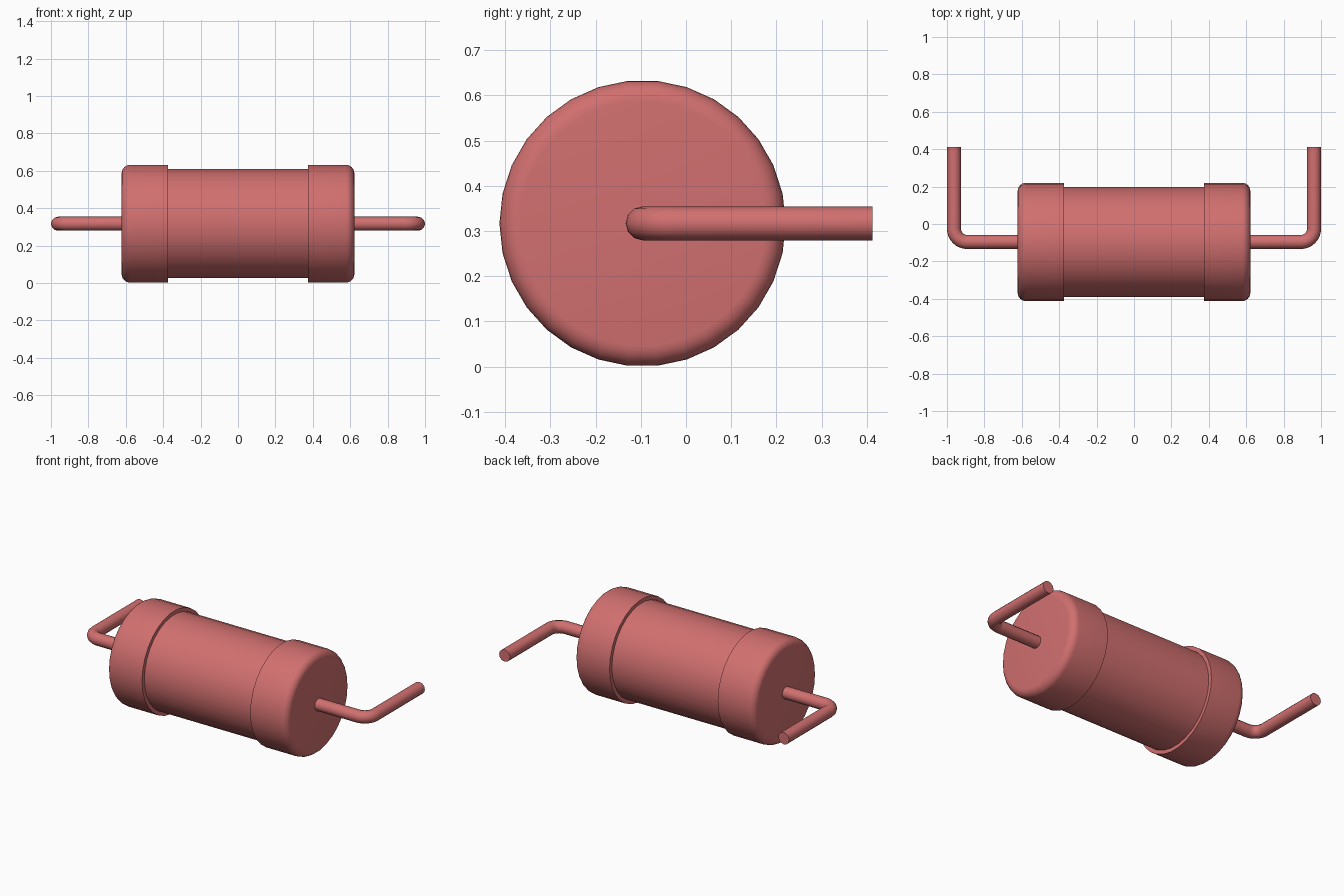
import bpy
import bmesh
import math
from mathutils import Vector

cube = bpy.data.objects.get("Cube")
if cube:
    bpy.data.objects.remove(cube, do_unlink=True)

AXIS = Vector((0, -0.096, 0.317))   # centre line of the body, along x
SIDES = 30

red = bpy.data.materials.new("soft red")
red.use_nodes = True
red.diffuse_color = (0.64, 0.16, 0.16, 1)
red.node_tree.nodes["Principled BSDF"].inputs["Base Color"].default_value = (0.64, 0.16, 0.16, 1)


def finish(obj):
    """Give the part its colour and smooth shading with sharp rims."""
    if not obj.data.materials:
        obj.data.materials.append(red)
    bpy.ops.object.select_all(action='DESELECT')
    obj.select_set(True)
    bpy.context.view_layer.objects.active = obj
    if obj.type == 'CURVE':
        bpy.ops.object.convert(target='MESH')
    bpy.ops.object.shade_smooth_by_angle(angle=math.radians(35))


def lathe(name, profile):
    """Spin an (x, radius) profile round the body axis; end points on the axis close it."""
    bm = bmesh.new()
    rings = []
    for x, r in profile:
        rings.append([bm.verts.new((x, r * math.cos(2 * math.pi * i / SIDES),
                                    r * math.sin(2 * math.pi * i / SIDES)))
                      for i in range(SIDES)])
    for a, b in zip(rings, rings[1:]):
        for i in range(SIDES):
            j = (i + 1) % SIDES
            bm.faces.new((a[i], a[j], b[j], b[i]))
    bm.faces.new(rings[0])
    bm.faces.new(rings[-1])
    bmesh.ops.recalc_face_normals(bm, faces=bm.faces)
    mesh = bpy.data.meshes.new(name)
    bm.to_mesh(mesh)
    bm.free()
    obj = bpy.data.objects.new(name, mesh)
    obj.location = AXIS
    bpy.context.collection.objects.link(obj)
    finish(obj)


def lead(name, side):
    """Round wire leaving the cap, bending back towards +y."""
    bend, corner = 0.07, 0.9625
    points = [(0.6, 0)]
    for i in range(9):
        a = math.radians(-90 + 90 * i / 8)
        points.append((corner - bend + bend * math.cos(a), bend + bend * math.sin(a)))
    points.append((corner, 0.412 - AXIS.y))
    curve = bpy.data.curves.new(name, 'CURVE')
    curve.dimensions = '3D'
    curve.bevel_depth = 0.0375
    curve.bevel_resolution = 4
    curve.use_fill_caps = True
    spline = curve.splines.new('POLY')
    spline.points.add(len(points) - 1)
    for p, (x, y) in zip(spline.points, points):
        p.co = (side * x, y, 0, 1)
    obj = bpy.data.objects.new(name, curve)
    obj.location = AXIS
    bpy.context.collection.objects.link(obj)
    finish(obj)


# Central cylinder
lathe("body", [(-0.40, 0.293), (0.40, 0.293)])

# End caps with a rounded outer rim, and the bent wire leads
R, END, ROUND = 0.3165, 0.622, 0.045
rim = [(END - ROUND + ROUND * math.sin(math.radians(a)),
        R - ROUND + ROUND * math.cos(math.radians(a))) for a in range(0, 91, 15)]
for label, side in (("left", 1), ("right", -1)):
    lathe(label + "_cap", [(side * x, r) for x, r in [(0.373, R)] + rim])
    lead(label + "_lead", side)
